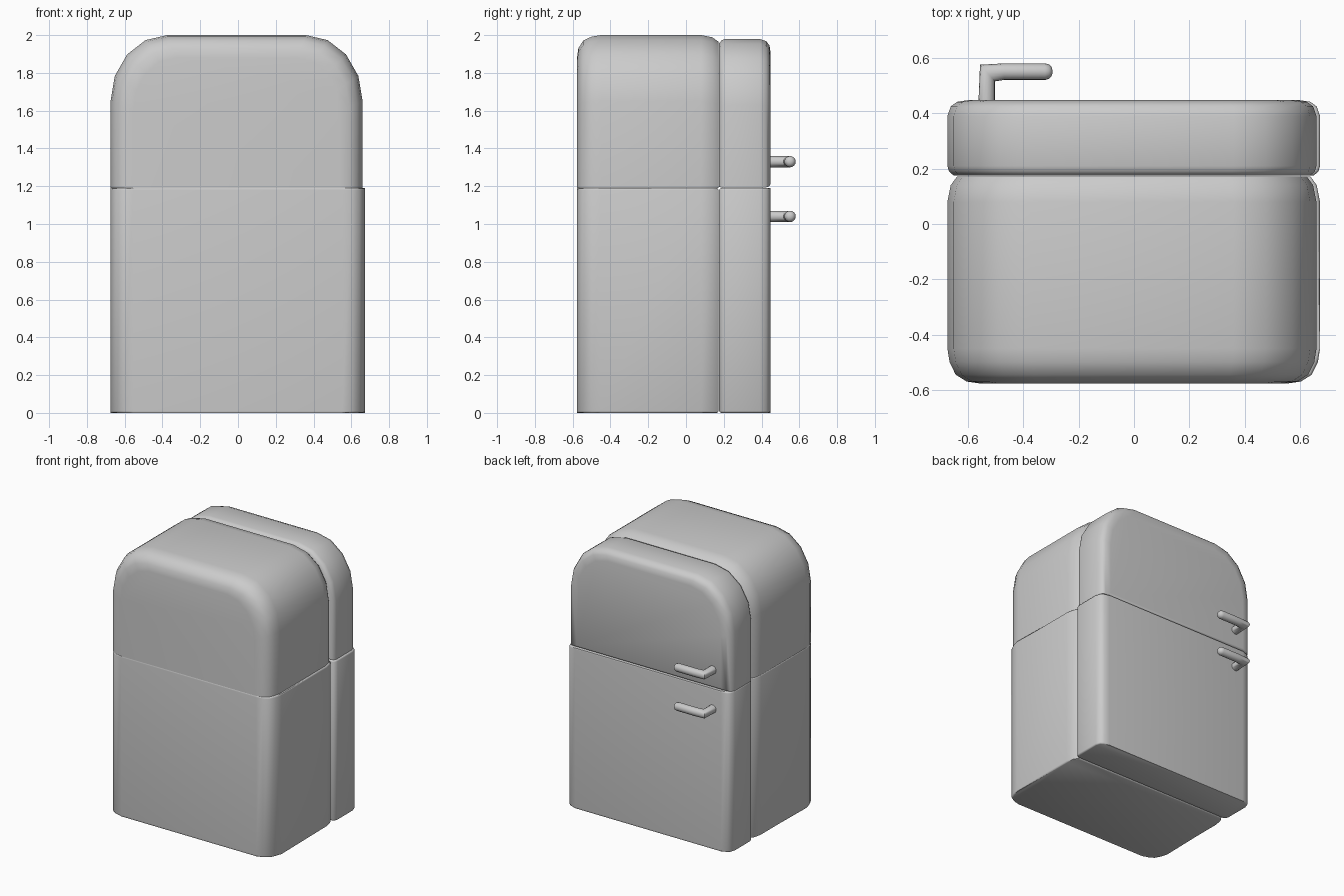
import bpy, bmesh, math

if "Cube" in bpy.data.objects:
    bpy.data.objects.remove(bpy.data.objects["Cube"])

# Depth profiles: (y, inset of the outline at that depth)
BODY = [(-0.577, 0.12), (-0.57, 0.07), (-0.545, 0.03), (-0.50, 0.008), (-0.45, 0),
        (0.08, 0), (0.14, 0.012), (0.172, 0.035)]
DOOR = [(0.176, 0.022), (0.19, 0.006), (0.21, 0), (0.39, 0), (0.425, 0.012),
        (0.442, 0.035), (0.448, 0.075)]


def finish(name, bm):
    bmesh.ops.recalc_face_normals(bm, faces=bm.faces)
    mesh = bpy.data.meshes.new(name)
    bm.to_mesh(mesh)
    bm.free()
    ob = bpy.data.objects.new(name, mesh)
    bpy.context.collection.objects.link(ob)
    bpy.ops.object.select_all(action='DESELECT')
    ob.select_set(True)
    bpy.context.view_layer.objects.active = ob
    bpy.ops.object.shade_smooth_by_angle(angle=math.radians(45))
    return ob


def loft(bm, rings):
    loops = [[bm.verts.new(p) for p in ring] for ring in rings]
    n = len(loops[0])
    for a, b in zip(loops, loops[1:]):
        for i in range(n):
            j = (i + 1) % n
            bm.faces.new((a[i], a[j], b[j], b[i]))
    bm.faces.new(loops[0])
    bm.faces.new(loops[-1])


def arch(y, d, left, right, bottom, top, lift):
    # Flat-bottomed outline with two large rounded top corners
    rx, rz, seg = 0.30 - d * 0.6, 0.35 - d * 0.6, 4
    l, r, t, b = left + d, right - d, top - d, bottom + d * lift
    pts = [(l, y, b)]
    for i in range(seg + 1):
        a = math.pi / 2 * i / seg
        pts.append((l + rx - rx * math.cos(a), y, t - rz + rz * math.sin(a)))
    for i in range(seg, -1, -1):
        a = math.pi / 2 * i / seg
        pts.append((r - rx + rx * math.cos(a), y, t - rz + rz * math.sin(a)))
    pts.append((r, y, b))
    return pts


def upper_part(name, depth, top, lift):
    bm = bmesh.new()
    loft(bm, [arch(y, d, -0.675, 0.66, 1.19, top, lift) for y, d in depth])
    finish(name, bm)


def lower_part(name, depth):
    bm = bmesh.new()
    plan = [(0.673 - d, y) for y, d in depth] + [(-0.675 + d, y) for y, d in reversed(depth)]
    loft(bm, [[(x, y, z) for x, y in plan] for z in (0.0, 1.19)])
    rim = [e for e in bm.edges if abs(e.verts[0].co.z - e.verts[1].co.z) < 1e-5]
    bmesh.ops.bevel(bm, geom=rim, offset=0.01, segments=2, profile=0.5, affect='EDGES')
    finish(name, bm)


def handle(name, z, r=0.03, sides=16):
    # Mitred tube: centre x, y, then the in-plane radius direction
    path = [(-0.533, 0.43, -1, 0), (-0.53, 0.546, -0.9, 1), (-0.47, 0.551, 0, 1),
            (-0.322, 0.551, 0, 1), (-0.307, 0.551, 0, 0.87),
            (-0.298, 0.551, 0, 0.55), (-0.295, 0.551, 0, 0.2)]
    rings = []
    for x, y, ux, uy in path:
        h = min(1, math.hypot(ux, uy))
        ring = []
        for i in range(sides):
            a = 2 * math.pi * i / sides
            c, s = r * math.cos(a), r * math.sin(a)
            ring.append((x + ux * c, y + uy * c, z + s * h))
        rings.append(ring)
    bm = bmesh.new()
    loft(bm, rings)
    finish(name, bm)


# Cabinet
lower_part("lower_cabinet", BODY)
upper_part("upper_cabinet", BODY, 2.0, 0.0)

# Doors
lower_part("lower_door", DOOR)
upper_part("upper_door", DOOR, 1.98, 0.3)

# Handles
handle("upper_handle", 1.33)
handle("lower_handle", 1.04)
